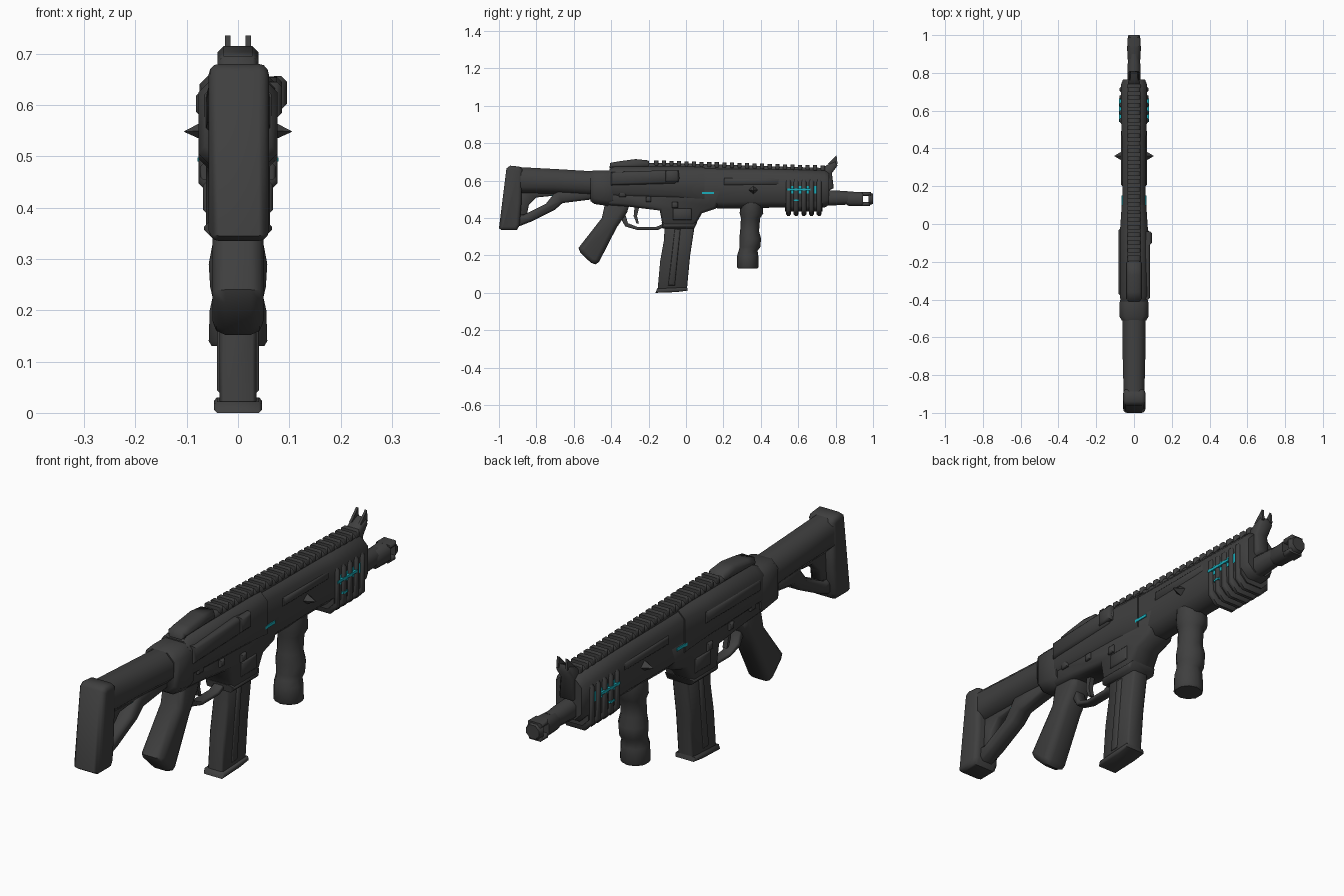
import bpy, bmesh, math
from mathutils import Vector


def material(name, rgb):
    m = bpy.data.materials.new(name)
    m.diffuse_color = (*rgb, 1)
    return m


DARK = material("dark grey", (0.05, 0.05, 0.05))
TEAL = material("teal glow", (0.01, 0.42, 0.5))


def finish(bm, name, mat, angle=50):
    bmesh.ops.recalc_face_normals(bm, faces=bm.faces)
    me = bpy.data.meshes.new(name)
    bm.to_mesh(me)
    bm.free()
    me.materials.append(mat)
    me.shade_smooth()
    me.set_sharp_from_angle(angle=math.radians(angle))
    ob = bpy.data.objects.new(name, me)
    bpy.context.collection.objects.link(ob)
    return ob


def side_profile(name, pts, x0, x1, bevel=0.0, seg=1, mat=DARK):
    """Outline in (y, z) extruded from x0 to x1, side rims bevelled."""
    bm = bmesh.new()
    a = [bm.verts.new((x0, y, z)) for y, z in pts]
    b = [bm.verts.new((x1, y, z)) for y, z in pts]
    bm.faces.new(a)
    bm.faces.new(b)
    n = len(pts)
    for i in range(n):
        j = (i + 1) % n
        bm.faces.new((a[i], a[j], b[j], b[i]))
    bmesh.ops.recalc_face_normals(bm, faces=bm.faces)
    if bevel:
        rim = [e for e in bm.edges if abs(e.verts[0].co.x - e.verts[1].co.x) < 1e-6]
        bmesh.ops.bevel(bm, geom=rim, offset=bevel, segments=seg, profile=0.5,
                        affect='EDGES', clamp_overlap=True)
    return finish(bm, name, mat)


def box(name, x, y, z, bevel=0.0, mat=DARK):
    return side_profile(name, [(y[0], z[0]), (y[1], z[0]), (y[1], z[1]), (y[0], z[1])],
                        x[0], x[1], bevel, 1, mat)


def bridge(bm, rings):
    for r, s in zip(rings, rings[1:]):
        for i in range(len(r)):
            j = (i + 1) % len(r)
            bm.faces.new((r[i], r[j], s[j], s[i]))
    bm.faces.new(rings[0])
    bm.faces.new(rings[-1])


def loft_y(name, sections, mat=DARK):
    """Chamfered-rectangle sections (y, half width, z low, z high, chamfer)."""
    bm = bmesh.new()
    rings = []
    for y, w, lo, hi, c in sections:
        o = [(w, lo + c), (w, hi - c), (w - c, hi), (c - w, hi),
             (-w, hi - c), (-w, lo + c), (c - w, lo), (w - c, lo)]
        rings.append([bm.verts.new((x, y, z)) for x, z in o])
    bridge(bm, rings)
    return finish(bm, name, mat)


def both_sides(fn):
    for s, side in ((1, "right"), (-1, "left")):
        fn(s, side)


# Stock: butt pad, tube, lower strut and front block
side_profile("butt_pad", [(-1, .345), (-.985, .335), (-.905, .335), (-.89, .36), (-.88, .48),
                          (-.875, .66), (-.89, .675), (-.94, .68), (-.96, .665)],
             -.057, .06, .032, 3)
loft_y("stock_tube", [(-.89, .055, .535, .672, .03), (-.7, .06, .53, .662, .035),
                      (-.5, .062, .52, .65, .035)])
side_profile("stock_strut", [(-.92, .345), (-.83, .38), (-.70, .445), (-.66, .48), (-.5, .50),
                             (-.5, .55), (-.69, .55), (-.75, .475), (-.87, .415), (-.92, .42)],
             -.035, .035, .012)
side_profile("stock_web", [(-.9, .41), (-.85, .42), (-.84, .47), (-.80, .51), (-.7, .52),
                           (-.7, .55), (-.9, .55)], -.022, .022, .006)
box("stock_glow", (-.02, .02), (-.74, -.58), (.521, .526), mat=TEAL)
loft_y("stock_collar", [(-.51, .065, .49, .65, .03), (-.49, .077, .475, .655, .03),
                        (-.42, .077, .465, .655, .03), (-.39, .07, .47, .655, .03)])

# Receiver: upper, lower with magazine well, raised covers
loft_y("upper_receiver", [(-.41, .07, .5, .66, .03), (-.38, .075, .5, .675, .035),
                          (-.05, .075, .49, .675, .035), (.1, .065, .47, .675, .035)])
side_profile("lower_receiver", [(-.44, .47), (-.3, .46), (-.14, .44), (-.125, .36), (-.115, .345),
                                (.04, .345), (.085, .425), (.16, .45), (.2, .56), (-.44, .56)],
             -.062, .062, .015)
side_profile("magazine_well_rim", [(-.125, .345), (.045, .345), (.06, .375), (-.13, .375)],
             -.066, .066, .012)
side_profile("ejection_cover", [(-.4, .575), (-.06, .585), (-.035, .61), (-.04, .65), (-.12, .655),
                                (-.4, .645)], .05, .086, .01)
box("bolt_handle", (.06, .095), (-.11, -.04), (.592, .656), .01)
box("left_cover", (-.082, -.05), (-.38, -.02), (.575, .63), .012)


def receiver_details(s, side):
    for i, (y, z, r) in enumerate(((-.34, .53, .018), (-.2, .5, .014), (-.06, .47, .016))):
        box(f"{side}_pin_{i}", sorted((s * .05, s * .074)), (y - r, y + r), (z - r, z + r), .006)
    box(f"{side}_receiver_glow", sorted((s * .06, s * .066)), (.03, .15), (.528, .54), mat=TEAL)
    box(f"{side}_well_panel", sorted((s * .05, s * .068)), (-.07, .03), (.39, .45), .006)


both_sides(receiver_details)

# Handguard with ribbed front collar
loft_y("handguard", [(.05, .06, .46, .67, .03), (.2, .062, .45, .67, .035),
                     (.45, .064, .455, .665, .035), (.54, .068, .455, .66, .035),
                     (.74, .068, .455, .655, .035), (.765, .058, .47, .64, .03)])
loft_y("rib_core", [(.53, .067, .435, .62, .03), (.73, .067, .435, .62, .03)])
for i in range(5):
    y = .535 + i * .041
    loft_y(f"rib_{i}", [(y, .07, .42, .625, .035), (y + .006, .077, .412, .632, .035),
                        (y + .02, .077, .412, .632, .035), (y + .026, .07, .42, .625, .035)])


def guard_details(s, side):
    box(f"{side}_long_glow", sorted((s * .07, s * .079)), (.54, .665), (.546, .557), mat=TEAL)
    box(f"{side}_short_glow", sorted((s * .07, s * .079)), (.575, .605), (.49, .498), mat=TEAL)
    box(f"{side}_slot_glow", sorted((s * .06, s * .069)), (.56, .70), (.53, .57), mat=TEAL)
    box(f"{side}_guard_panel", sorted((s * .05, s * .07)), (.2, .5), (.575, .615), .01)
    # Pointed lug on the side
    bm = bmesh.new()
    base = [bm.verts.new((s * .055, .36 + dy, .55 + dz))
            for dy, dz in ((-.03, 0), (0, -.025), (.03, 0), (0, .025))]
    tip = bm.verts.new((s * .106, .36, .548))
    bm.faces.new(base)
    for k in range(4):
        bm.faces.new((base[k], base[(k + 1) % 4], tip))
    finish(bm, f"{side}_lug", DARK)


both_sides(guard_details)

# Top rail with teeth and rear hump
loft_y("rail_base", [(-.4, .035, .65, .69, .01), (-.1, .035, .65, .695, .01),
                     (.73, .033, .64, .668, .01)])
side_profile("rear_hump", [(-.41, .665), (-.405, .695), (-.36, .703), (-.27, .715), (-.2, .708),
                           (-.19, .67)], -.04, .04, .012)
for i in range(23):
    t = i / 22
    y, z = -.17 + .89 * t, .708 - .027 * t
    box(f"rail_tooth_{i}", (-.038, .038), (y, y + .022), (z - .03, z), .006)

# Front sight with two prongs
side_profile("front_sight", [(.72, .65), (.735, .672), (.765, .69), (.8, .705), (.81, .68),
                             (.78, .64), (.79, .56), (.75, .54)], -.03, .03, .008)
for x in (-.02, .02):
    side_profile("sight_prong", [(.76, .69), (.805, .735), (.81, .69), (.79, .68)],
                 x - .005, x + .005)

# Barrel and open muzzle
loft_y("barrel", [(.74, .035, .465, .55, .02), (.84, .034, .47, .545, .02),
                  (.9, .028, .475, .54, .018)])
loft_y("muzzle_base", [(.86, .03, .47, .535, .018), (.875, .034, .463, .538, .018),
                       (.945, .037, .463, .54, .018)])
box("muzzle_upper_prong", (-.034, .034), (.94, .99), (.518, .54), .008)
box("muzzle_lower_prong", (-.034, .034), (.94, .985), (.463, .485), .008)
loft_y("muzzle_ring", [(.977, .035, .468, .538, .018), (1, .03, .475, .53, .018)])

# Magazine, slightly curved, with base plate and side ridges
side_profile("magazine", [(-.112, .4), (.045, .4), (.042, .33), (.022, .2), (.005, .02),
                          (-.152, .015), (-.138, .17), (-.118, .28)], -.036, .036, .008)
side_profile("magazine_base", [(-.163, 0), (-.05, .004), (.01, .012), (.006, .03), (-.155, .022)],
             -.047, .047, .006)
both_sides(lambda s, side: side_profile(
    f"{side}_magazine_ridge", [(-.06, .34), (-.03, .34), (-.06, .04), (-.095, .04)],
    *sorted((s * .03, s * .041)), .004))

# Pistol grip
side_profile("pistol_grip", [(-.43, .49), (-.3, .48), (-.315, .43), (-.37, .35), (-.465, .165),
                             (-.485, .152), (-.51, .162), (-.565, .215), (-.575, .24), (-.45, .4)],
             -.05, .05, .025, 2)

# Trigger and guard
side_profile("trigger_guard", [(-.35, .4), (-.325, .355), (-.26, .336), (-.15, .336), (-.12, .35),
                               (-.12, .37), (-.16, .352), (-.26, .352), (-.31, .372), (-.325, .42)],
             -.022, .022, .004)
side_profile("trigger", [(-.275, .46), (-.25, .46), (-.262, .41), (-.252, .37), (-.265, .372),
                         (-.28, .41)], -.01, .01)

# Fore grip, lofted upwards
bm = bmesh.new()
rings = []
for z, y, r in ((.13, .33, .054), (.14, .33, .06), (.2, .33, .058), (.225, .332, .052),
                (.245, .342, .057), (.29, .343, .06), (.33, .34, .052), (.4, .345, .053),
                (.425, .35, .065), (.48, .35, .062)):
    rings.append([bm.verts.new((r * math.cos(a), y + r * .97 * math.sin(a), z))
                  for a in (math.tau * (k + .5) / 10 for k in range(10))])
bridge(bm, rings)
finish(bm, "fore_grip", DARK)
